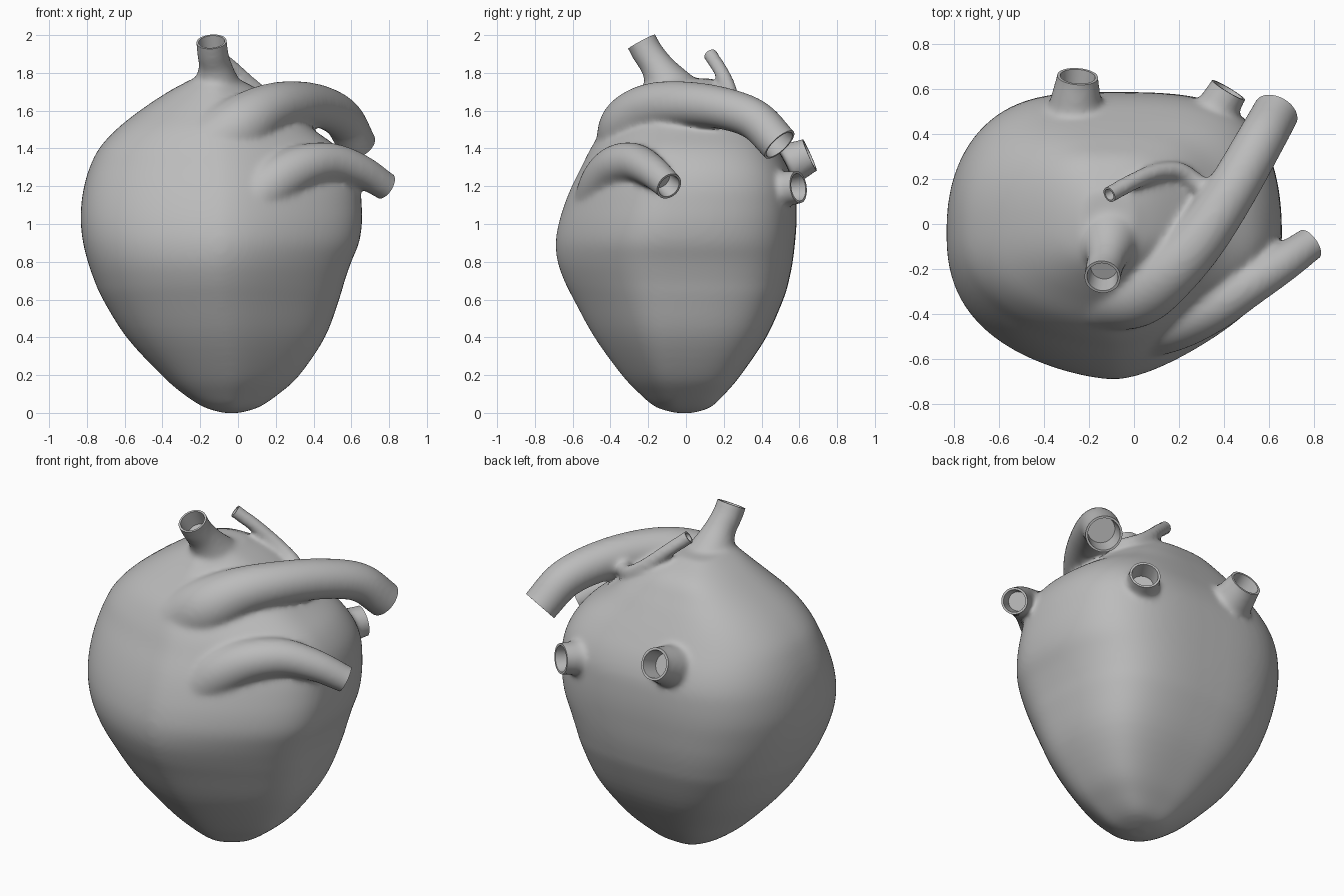
import bpy, bmesh, math
from mathutils import Vector

cube = bpy.data.objects.get("Cube")
if cube:
    bpy.data.objects.remove(cube, do_unlink=True)


def spline(points, steps=6):
    """Catmull-Rom curve through points of any dimension."""
    p = [Vector(q) for q in points]
    p = [2 * p[0] - p[1]] + p + [2 * p[-1] - p[-2]]
    out = []
    for a, b, c, d in zip(p, p[1:], p[2:], p[3:]):
        for i in range(steps):
            t = i / steps
            out.append(0.5 * (2 * b + (c - a) * t + (2 * a - 5 * b + 4 * c - d) * t ** 2
                              + (3 * b - a - 3 * c + d) * t ** 3))
    return out + [p[-2]]


def loft(bm, rings):
    """Skin a list of equal rings and cap both ends."""
    loops = [[bm.verts.new(co) for co in ring] for ring in rings]
    n = len(loops[0])
    for a, b in zip(loops, loops[1:]):
        for i in range(n):
            bm.faces.new((a[i], a[(i + 1) % n], b[(i + 1) % n], b[i]))
    bm.faces.new(loops[0][::-1])
    bm.faces.new(loops[-1])


def circle(centre, axis, radius, u, n=32):
    u = (u - axis * u.dot(axis)).normalized()
    v = axis.cross(u)
    angles = [math.tau * i / n for i in range(n)]
    return [centre + (u * math.cos(a) + v * math.sin(a)) * radius for a in angles]


def make_object(name, bm):
    bmesh.ops.recalc_face_normals(bm, faces=bm.faces)
    mesh = bpy.data.meshes.new(name)
    bm.to_mesh(mesh)
    bm.free()
    obj = bpy.data.objects.new(name, mesh)
    bpy.context.collection.objects.link(obj)
    return obj


# Muscle body: height, then x and y extents of each cross-section
sections = [
    (0.0, -0.08, 0.01, -0.06, 0.04),
    (0.03, -0.18, 0.11, -0.16, 0.13),
    (0.1, -0.29, 0.215, -0.245, 0.205),
    (0.2, -0.405, 0.325, -0.34, 0.29),
    (0.4, -0.59, 0.46, -0.485, 0.425),
    (0.6, -0.715, 0.535, -0.595, 0.515),
    (0.7, -0.76, 0.565, -0.645, 0.545),
    (0.8, -0.795, 0.60, -0.68, 0.565),
    (0.9, -0.82, 0.64, -0.69, 0.577),
    (1.0, -0.832, 0.656, -0.675, 0.585),
    (1.1, -0.83, 0.655, -0.645, 0.585),
    (1.2, -0.815, 0.645, -0.605, 0.575),
    (1.3, -0.785, 0.61, -0.555, 0.54),
    (1.4, -0.735, 0.535, -0.505, 0.485),
    (1.5, -0.645, 0.40, -0.44, 0.425),
    (1.6, -0.52, 0.28, -0.35, 0.36),
    (1.7, -0.37, 0.13, -0.26, 0.28),
    (1.77, -0.24, 0.0, -0.20, 0.14),
]

# Vessels: x, y, z and radius along each centre line, open at the last point
vessels = {
    "top_vein": [(-0.10, -0.01, 1.58, 0.21), (-0.11, -0.08, 1.71, 0.14),
                 (-0.12, -0.15, 1.83, 0.09), (-0.135, -0.205, 1.91, 0.083),
                 (-0.14, -0.235, 1.965, 0.083)],
    "main_arch": [(-0.12, -0.29, 1.41, 0.19), (0.02, -0.29, 1.52, 0.165),
                  (0.16, -0.2, 1.605, 0.137), (0.3, -0.05, 1.635, 0.122),
                  (0.44, 0.16, 1.62, 0.113), (0.555, 0.36, 1.555, 0.108),
                  (0.63, 0.495, 1.42, 0.104)],
    "front_artery": [(0.05, -0.45, 1.1, 0.15), (0.2, -0.42, 1.225, 0.135),
                     (0.35, -0.36, 1.305, 0.118), (0.5, -0.27, 1.325, 0.103),
                     (0.65, -0.18, 1.28, 0.088), (0.78, -0.09, 1.2, 0.076)],
    "thin_branch": [(0.38, 0.1, 1.62, 0.05), (0.28, 0.18, 1.61, 0.045),
                    (0.2, 0.235, 1.64, 0.042), (0.1, 0.23, 1.71, 0.041),
                    (0.0, 0.19, 1.8, 0.04), (-0.11, 0.13, 1.895, 0.04)],
    "back_vein_right": [(-0.27, 0.33, 1.22, 0.16), (-0.26, 0.52, 1.305, 0.12),
                        (-0.25, 0.655, 1.365, 0.092)],
    "back_vein_left": [(0.25, 0.33, 1.17, 0.13), (0.35, 0.48, 1.18, 0.1),
                       (0.42, 0.595, 1.195, 0.087)],
}

heart_bm = bmesh.new()
cut_bm = bmesh.new()

rings = []
for z, x0, x1, y0, y1 in spline(sections, 4):
    low_part = max(1 - z, 0)
    ring = []
    for i in range(96):
        a = math.tau * i / 96
        c, s = math.cos(a), math.sin(a)
        # Fullest at the back left, flattest at the front left
        power = 2 / (2.34 + 0.66 * s + 0.3 * low_part * c + (0.375 + 0.4 * low_part) * s * c)
        ring.append(((x0 + x1) / 2 + (x1 - x0) / 2 * math.copysign(abs(c) ** power, c),
                     (y0 + y1) / 2 + (y1 - y0) / 2 * math.copysign(abs(s) ** power, s), z))
    rings.append(ring)
loft(heart_bm, rings)

for path in vessels.values():
    pts = spline(path)
    centres = [Vector(p[:3]) for p in pts]
    radii = [p[3] for p in pts]
    end = centres[-1]
    axis = (end - centres[-2]).normalized()
    centres.append(end + axis * 0.06)
    radii.append(radii[-1])
    rings, u, old = [], None, None
    for i, (c, r) in enumerate(zip(centres, radii)):
        t = (centres[min(i + 1, len(centres) - 1)] - centres[max(i - 1, 0)]).normalized()
        if u is None:
            u = t.orthogonal()
        else:
            u.rotate(old.rotation_difference(t))
        old = t
        rings.append(circle(c, t, r, u))
    loft(heart_bm, rings)
    # Cutter: trims the vessel flat and bores its opening
    r = radii[-1]
    bore = r - 0.014
    profile = [(-1.1 * r, bore * 0.85), (0, bore), (0, r + 0.04), (0.12, r + 0.04)]
    loft(cut_bm, [circle(end + axis * d, axis, w, u) for d, w in profile])

heart = make_object("heart", heart_bm)
cutter = make_object("opening_cutter", cut_bm)
cutter.hide_render = True

# Fuse the parts into one soft skin, then open the vessels
fuse = heart.modifiers.new("fuse", 'REMESH')
fuse.mode = 'VOXEL'
fuse.voxel_size = 0.014
soften = heart.modifiers.new("soften", 'SMOOTH')
soften.factor = 0.5
soften.iterations = 16
openings = heart.modifiers.new("openings", 'BOOLEAN')
openings.operation = 'DIFFERENCE'
openings.solver = 'EXACT'
openings.object = cutter

bpy.ops.object.select_all(action='DESELECT')
bpy.context.view_layer.objects.active = heart
heart.select_set(True)
for name in [m.name for m in heart.modifiers]:
    bpy.ops.object.modifier_apply(modifier=name)
bpy.data.objects.remove(cutter, do_unlink=True)

# Stand the heart on the floor
low = min(v.co.z for v in heart.data.vertices)
for v in heart.data.vertices:
    v.co.z -= low

# Single plain colour
grey = bpy.data.materials.new("plain_grey")
grey.use_nodes = True
colour = (0.5, 0.5, 0.5, 1)
grey.diffuse_color = colour
grey.node_tree.nodes["Principled BSDF"].inputs["Base Color"].default_value = colour
heart.data.materials.clear()
heart.data.materials.append(grey)
for face in heart.data.polygons:
    face.material_index = 0
bpy.ops.object.shade_smooth_by_angle(angle=math.radians(40))
